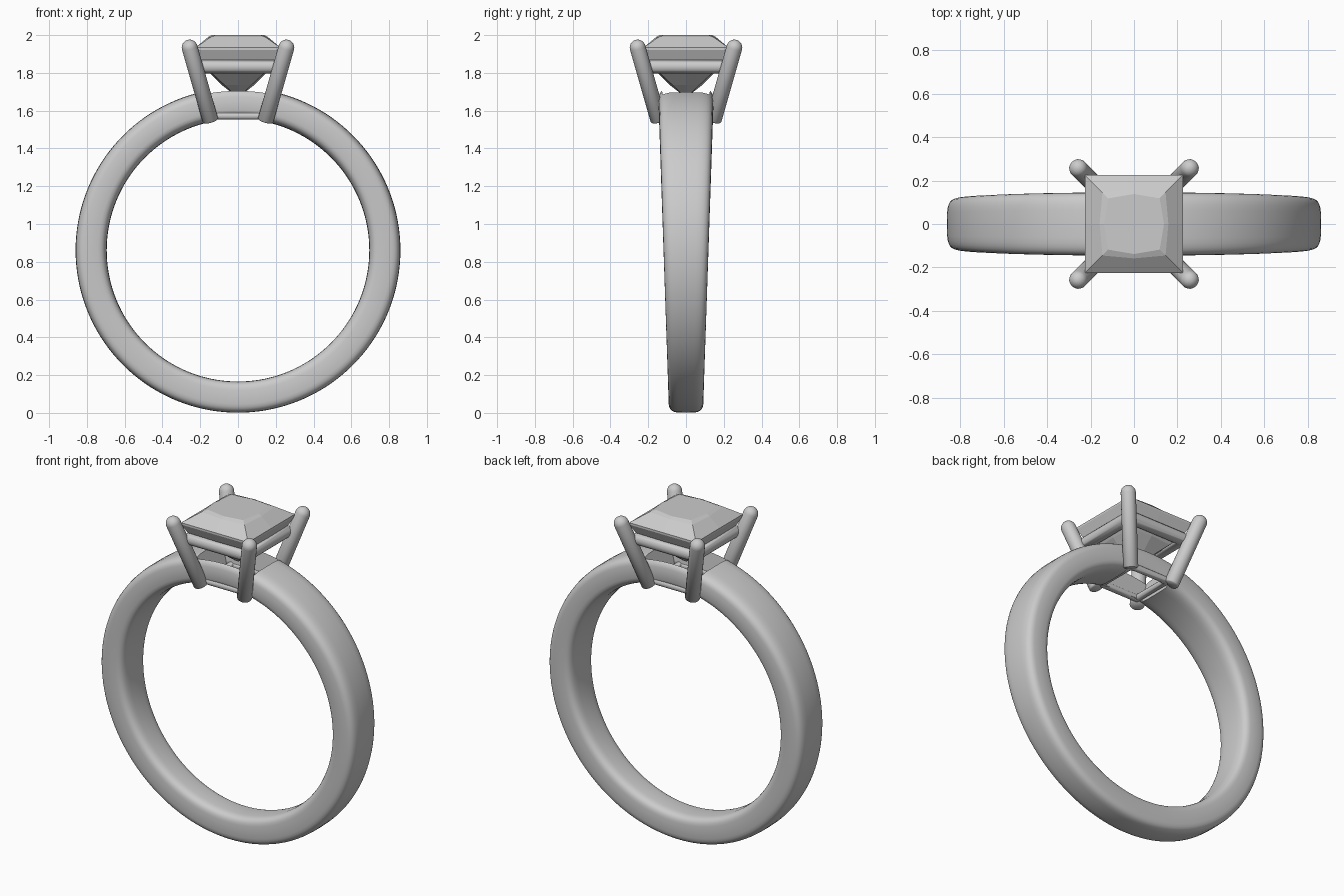
import bpy, bmesh, math
from mathutils import Vector

if "Cube" in bpy.data.objects:
    bpy.data.objects.remove(bpy.data.objects["Cube"])

CZ = 0.861           # height of the ring centre
R_OUT, R_IN = 0.86, 0.695


def make_object(name, bm, smooth_angle=None):
    bmesh.ops.recalc_face_normals(bm, faces=bm.faces)
    mesh = bpy.data.meshes.new(name)
    bm.to_mesh(mesh)
    bm.free()
    ob = bpy.data.objects.new(name, mesh)
    bpy.context.collection.objects.link(ob)
    if smooth_angle:
        smooth(ob, smooth_angle)
    return ob


def smooth(ob, degrees):
    bpy.ops.object.select_all(action='DESELECT')
    ob.select_set(True)
    bpy.context.view_layer.objects.active = ob
    bpy.ops.object.shade_smooth_by_angle(angle=math.radians(degrees))


def loft(bm, rings, closed=False):
    """Join equal rings of points with quads."""
    rows = [[bm.verts.new(p) for p in ring] for ring in rings]
    n = len(rows[0])
    pairs = list(zip(rows, rows[1:] + rows[:1])) if closed else list(zip(rows, rows[1:]))
    for a, b in pairs:
        for i in range(n):
            j = (i + 1) % n
            bm.faces.new((a[i], a[j], b[j], b[i]))
    return rows


def rect(hx, hy, z):
    return [(-hx, -hy, z), (hx, -hy, z), (hx, hy, z), (-hx, hy, z)]


# Band: soft rectangular section, wider towards the top
def power(v, e):
    return math.copysign(abs(v) ** e, v)


rings = []
for i in range(144):
    a = 2 * math.pi * i / 144
    half = 0.0925 + 0.0265 * (1 + math.sin(a))
    ring = []
    for k in range(32):
        t = 2 * math.pi * k / 32
        r = (R_OUT + R_IN) / 2 + (R_OUT - R_IN) / 2 * power(math.cos(t), 0.5)
        ring.append((r * math.cos(a), half * power(math.sin(t), 0.5), CZ + r * math.sin(a)))
    rings.append(ring)
bm = bmesh.new()
loft(bm, rings, closed=True)
band = make_object("band", bm)

# Opening through the band below the stone
bm = bmesh.new()
rows = loft(bm, [rect(0.13, 0.105, 1.50), rect(0.205, 0.128, 1.72), rect(0.205, 0.128, 1.85)])
bm.faces.new(rows[0])
bm.faces.new(rows[-1])
cutter = make_object("opening_cutter", bm)
cutter.hide_render = True
mod = band.modifiers.new("opening", 'BOOLEAN')
mod.operation, mod.solver, mod.object = 'DIFFERENCE', 'EXACT', cutter
bpy.context.view_layer.objects.active = band
bpy.ops.object.modifier_apply(modifier=mod.name)
bpy.data.objects.remove(cutter)
smooth(band, 35)

# Four slanted prongs with domed tips
RP = 0.042
for sx, sy, name in ((-1, -1, "front_left"), (1, -1, "front_right"),
                     (-1, 1, "back_left"), (1, 1, "back_right")):
    foot = Vector((sx * 0.145, sy * 0.145, 1.545))
    tip = Vector((sx * 0.256, sy * 0.256, 1.934))
    axis = (tip - foot).normalized()
    side = axis.orthogonal().normalized()
    other = axis.cross(side)
    stations = [(foot, RP - 0.006), (foot + axis * 0.006, RP)]
    stations += [(tip + axis * RP * math.sin(t), RP * math.cos(t))
                 for t in (math.radians(d) for d in (0, 15, 30, 45, 60, 75, 86))]
    bm = bmesh.new()
    rows = loft(bm, [[c + (side * math.cos(2 * math.pi * k / 24)
                           + other * math.sin(2 * math.pi * k / 24)) * r
                      for k in range(24)] for c, r in stations])
    bm.faces.new(rows[0])
    bm.faces.new(rows[-1])
    make_object(name + "_prong", bm, 50)

# Square wire rails joining the prongs
for name, half, z, radius in (("upper_rail", 0.188, 1.833, 0.036),
                              ("lower_rail", 0.128, 1.572, 0.02)):
    corners = [Vector(p) for p in rect(half, half, z)]
    rings = []
    for c in corners:
        out = Vector((c.x, c.y, 0)) / half
        rings.append([c + out * radius * math.cos(2 * math.pi * k / 20)
                      + Vector((0, 0, radius * math.sin(2 * math.pi * k / 20)))
                      for k in range(20)])
    bm = bmesh.new()
    loft(bm, rings, closed=True)
    make_object(name, bm, 40)

# Square cut stone: corner half-size, mid-side half-size, height
levels = [(0.012, 0.014, 1.680), (0.07, 0.085, 1.735), (0.14, 0.15, 1.80),
          (0.20, 0.203, 1.872), (0.225, 0.225, 1.922), (0.225, 0.225, 1.934),
          (0.145, 0.158, 1.990), (0.118, 0.138, 2.0)]
rings = []
for c, m, z in levels:
    rings.append([(-c, -c, z), (0, -m, z), (c, -c, z), (m, 0, z),
                  (c, c, z), (0, m, z), (-c, c, z), (-m, 0, z)])
bm = bmesh.new()
rows = loft(bm, rings)
bm.faces.new(rows[0])
bm.faces.new(rows[-1])
make_object("stone", bm)
